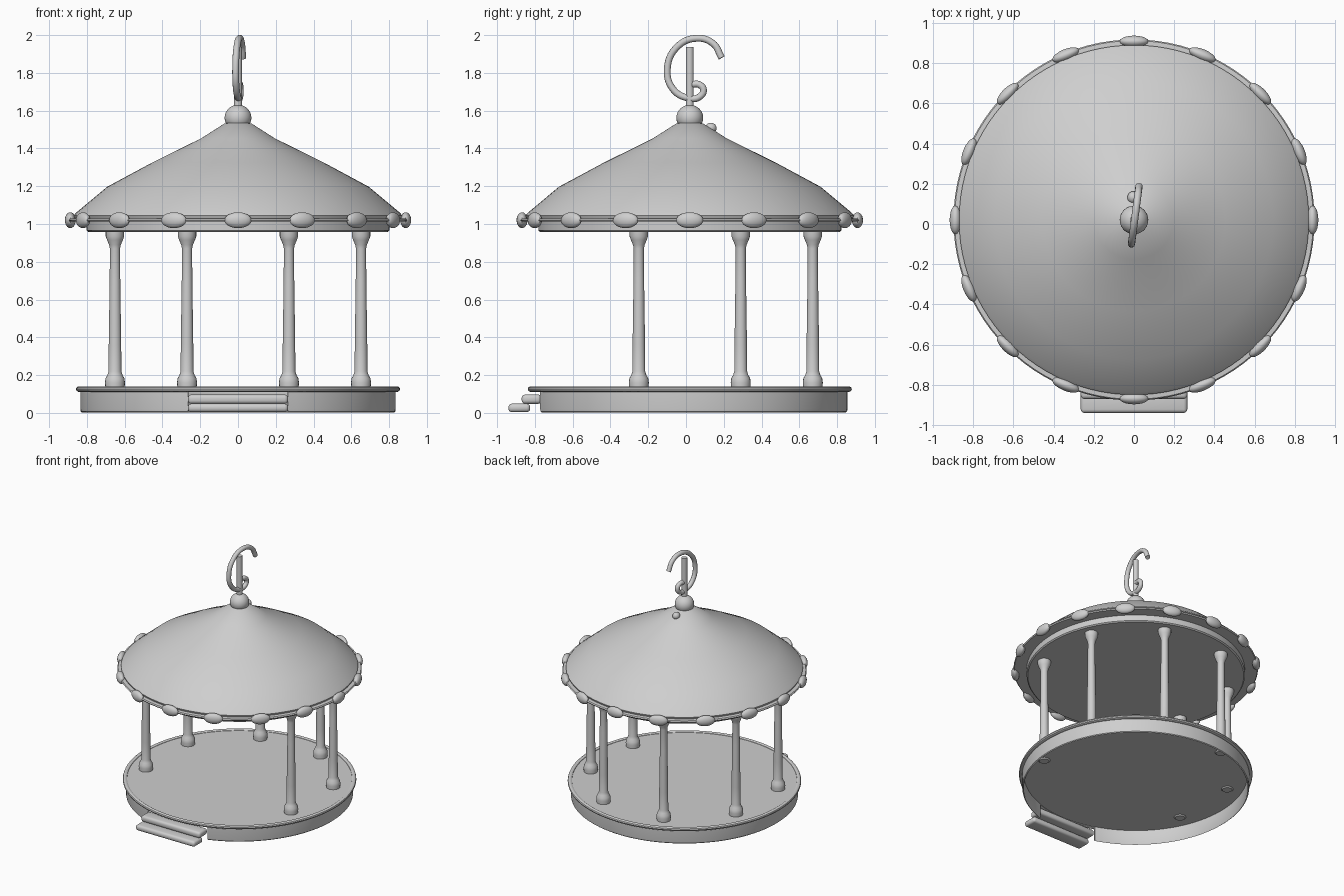
import bpy, bmesh
from math import pi, sin, cos, radians
from mathutils import Matrix

cube = bpy.data.objects.get("Cube")
if cube:
    bpy.data.objects.remove(cube, do_unlink=True)

CY = 0.02  # round parts share this centre in y
parts = []

GREY = (0.62, 0.62, 0.62, 1)
grey = bpy.data.materials.new("plain_grey")
grey.use_nodes = True
grey.diffuse_color = GREY
grey.node_tree.nodes["Principled BSDF"].inputs["Base Color"].default_value = GREY


def add_object(name, data, loc=(0, CY, 0), angle=0):
    data.materials.append(grey)
    ob = bpy.data.objects.new(name, data)
    ob.location = loc
    ob.rotation_euler.z = angle
    bpy.context.collection.objects.link(ob)
    parts.append(ob)
    return ob


def mesh_from(bm, name):
    bmesh.ops.recalc_face_normals(bm, faces=bm.faces)
    me = bpy.data.meshes.new(name)
    bm.to_mesh(me)
    bm.free()
    return me


def lathe(name, profile, steps=64, closed=False, gap=0):
    """Turn a (radius, height) profile around z, leaving an optional gap centred on +x."""
    bm = bmesh.new()
    turn = Matrix.Rotation(gap / 2, 3, "Z")
    vs = [bm.verts.new((r, 0, z)) for r, z in profile]
    if closed:
        vs.append(vs[0])
    es = [bm.edges.new(pair) for pair in zip(vs, vs[1:])]
    bmesh.ops.rotate(bm, verts=bm.verts, cent=(0, 0, 0), matrix=turn)
    bmesh.ops.spin(bm, geom=list(bm.verts) + es, cent=(0, 0, 0), axis=(0, 0, 1),
                   angle=2 * pi - gap, steps=steps)
    bmesh.ops.remove_doubles(bm, verts=bm.verts, dist=1e-5)
    bmesh.ops.holes_fill(bm, edges=[e for e in bm.edges if e.is_boundary], sides=0)
    return mesh_from(bm, name)


def ellipsoid(name, size, u=20, v=12):
    bm = bmesh.new()
    bmesh.ops.create_uvsphere(bm, u_segments=u, v_segments=v, radius=1)
    bmesh.ops.scale(bm, vec=size, verts=bm.verts)
    return mesh_from(bm, name)


# Base: open-bottomed wall with an entry gap at the front, rounded rim and floor plate
add_object("base_wall", lathe("base_wall", [
    (0.822, 0.125), (0.822, 0.008), (0.826, 0.002), (0.833, 0.008), (0.835, 0.02),
    (0.835, 0.125)], 96, True, radians(37)), angle=-pi / 2)
add_object("base_rim", lathe("base_rim", [
    (0.841 + 0.017 * cos(a * pi / 5), 0.126 + 0.015 * sin(a * pi / 5))
    for a in range(10)], 96, True))
add_object("floor", lathe("floor", [(0, 0.132), (0.835, 0.132), (0.835, 0.12), (0, 0.12)], 96))

# Six columns: an eight-sided layout with the front pair left out
column = lathe("column", [
    (0, 0.112), (0.036, 0.112), (0.05, 0.125), (0.053, 0.16), (0.05, 0.183), (0.04, 0.2),
    (0.034, 0.22), (0.033, 0.36), (0.028, 0.7), (0.027, 0.87), (0.031, 0.89),
    (0.042, 0.915), (0.049, 0.935), (0.049, 0.965), (0, 0.965)], 20)
for i in range(6):
    a = radians(-22.5 + 45 * i)
    add_object(f"column_{i + 1}", column if i == 0 else column.copy(),
               (0.705 * cos(a), CY + 0.705 * sin(a), 0))

# Ceiling disc and conical roof with a thin flat flange
add_object("ceiling", lathe("ceiling", [
    (0, 0.958), (0.793, 0.958), (0.802, 0.966), (0.802, 1.02), (0, 1.02)], 96))
add_object("roof", lathe("roof", [
    (0, 1.538), (0.07, 1.533), (0.196, 1.453), (0.455, 1.325), (0.693, 1.197),
    (0.857, 1.06), (0.87, 1.045), (0.864, 1.03), (0.892, 1.028), (0.898, 1.02),
    (0.892, 1.012), (0, 1.012)], 96))

# Sixteen oval beads around the eave
bead = ellipsoid("eave_bead", (0.029, 0.072, 0.042))
for i in range(16):
    a = i * pi / 8
    add_object(f"eave_bead_{i + 1}", bead if i == 0 else bead.copy(),
               (0.888 * cos(a), CY + 0.888 * sin(a), 1.02), a)

# Finial ball, small bead behind it, and upright rod
add_object("finial_ball", ellipsoid("finial_ball", (0.071, 0.071, 0.069), 32, 16), (0, CY, 1.562))
add_object("roof_bead", ellipsoid("roof_bead", (0.028, 0.03, 0.028)), (-0.005, 0.132, 1.508))
add_object("hook_rod", lathe("hook_rod", [(0, 1.6), (0.021, 1.6), (0.021, 1.936), (0, 1.936)], 20))

# Curled hanging hook, bent in a slightly turned plane
path = [(0.19, 1.88), (0.145, 1.955), (0.055, 1.983), (-0.05, 1.935), (-0.1, 1.82),
        (-0.07, 1.715), (0.01, 1.667), (0.07, 1.672), (0.093, 1.71), (0.07, 1.738), (0.035, 1.74)]
curve = bpy.data.curves.new("hook", "CURVE")
curve.dimensions = "3D"
curve.bevel_depth = 0.018
curve.bevel_resolution = 4
curve.use_fill_caps = True
spline = curve.splines.new("BEZIER")
spline.bezier_points.add(len(path) - 1)
for p, (y, z) in zip(spline.bezier_points, path):
    p.co = (0, y - CY, z)
    p.handle_left_type = p.handle_right_type = "AUTO"
hook = add_object("hook", curve, (0.003, CY, 0), -0.13)
bpy.ops.object.select_all(action="DESELECT")
hook.select_set(True)
bpy.context.view_layer.objects.active = hook
bpy.ops.object.convert(target="MESH")

# Two rounded entry steps
for name, y0, y1, z0, z1 in (("upper_step", -0.87, -0.765, 0.048, 0.097),
                             ("lower_step", -0.94, -0.825, 0.004, 0.049)):
    bm = bmesh.new()
    bmesh.ops.create_cube(bm, size=1, matrix=Matrix.Diagonal((0.53, y1 - y0, z1 - z0, 1)))
    bmesh.ops.bevel(bm, geom=list(bm.edges), offset=0.018, segments=3, profile=0.5,
                    affect="EDGES")
    add_object(name, mesh_from(bm, name), (0, (y0 + y1) / 2, (z0 + z1) / 2))

# Smooth shading with crisp edges
bpy.ops.object.select_all(action="DESELECT")
for ob in parts:
    ob.select_set(True)
bpy.context.view_layer.objects.active = parts[0]
bpy.ops.object.shade_smooth_by_angle(angle=radians(35))
